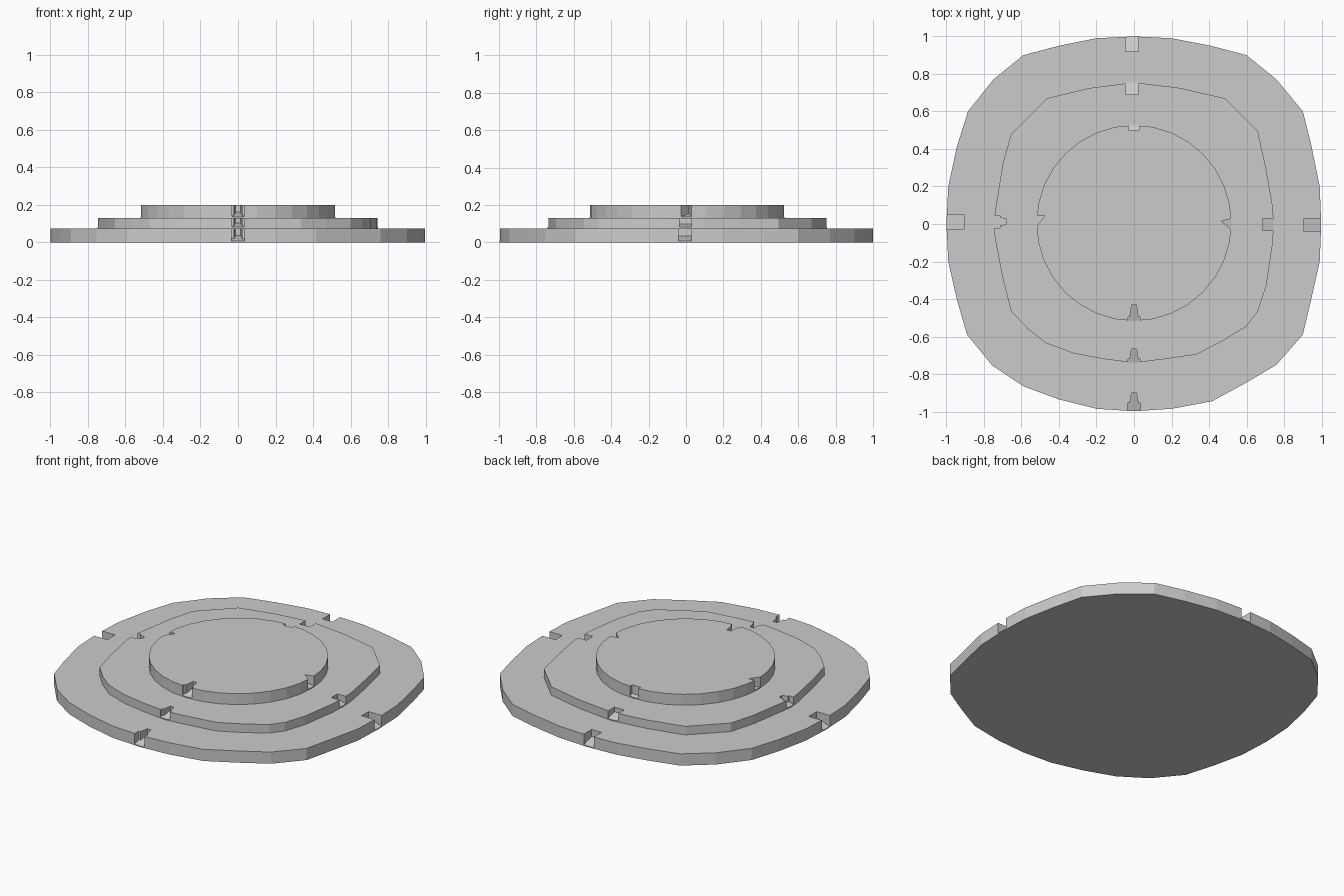
import bpy
import math

if "Cube" in bpy.data.objects:
    bpy.data.objects.remove(bpy.data.objects["Cube"])

OUTER = [(0, 1), (.2, .99), (.41, .95), (.6, .9), (.76, .77), (.9, .6), (.945, .42), (.99, .2),
         (.998, 0), (.99, -.2), (.945, -.4), (.9, -.59), (.76, -.75), (.6, -.845), (.415, -.945),
         (.2, -.985), (0, -.998), (-.2, -.985), (-.4, -.935), (-.59, -.865), (-.755, -.755),
         (-.89, -.59), (-.945, -.4), (-.99, -.2), (-1, 0), (-.99, .2), (-.945, .41), (-.885, .6),
         (-.75, .77), (-.59, .9), (-.4, .95), (-.2, .99)]
MIDDLE = [(0, .755), (.245, .725), (.485, .67), (.66, .495), (.705, .29), (.74, .09), (.745, 0),
          (.74, -.1), (.705, -.33), (.66, -.465), (.6, -.545), (.47, -.625), (.335, -.695),
          (.165, -.72), (0, -.74), (-.16, -.72), (-.32, -.69), (-.47, -.635), (-.565, -.56),
          (-.655, -.465), (-.7, -.29), (-.74, -.08), (-.75, 0), (-.74, .07), (-.7, .32),
          (-.655, .48), (-.465, .67), (-.235, .725)]
INNER = [(.52 * math.sin(i * math.tau / 32), .005 + .522 * math.cos(i * math.tau / 32))
         for i in range(32)]


def prism(name, points, bottom, top):
    """Prism over a plan outline; bottom is a function of the plan point index."""
    n = len(points)
    verts = [(x, y, bottom(i)) for i, (x, y) in enumerate(points)]
    verts += [(x, y, top) for x, y in points]
    faces = [list(range(n))[::-1], list(range(n, 2 * n))]
    faces += [[i, (i + 1) % n, (i + 1) % n + n, i + n] for i in range(n)]
    mesh = bpy.data.meshes.new(name)
    mesh.from_pydata(verts, [], faces)
    obj = bpy.data.objects.new(name, mesh)
    bpy.context.collection.objects.link(obj)
    return obj


def notch(tier, z0, z1, side, rim, plan):
    """Cut a sloping-floored notch; plan points are (outward, sideways)."""
    ox, oy = [(1, 0), (0, 1), (-1, 0), (0, -1)][side]
    pts = [(r * ox - t * oy, r * oy + t * ox) for r, t in plan]
    cutter = prism("notch_cutter", pts, lambda i: z0 + .006 + .3 * (rim - plan[i][0]), z1 + .05)
    cutter.hide_render = True
    mod = tier.modifiers.new("notch", 'BOOLEAN')
    mod.operation = 'DIFFERENCE'
    mod.solver = 'EXACT'
    mod.object = cutter
    bpy.context.view_layer.objects.active = tier
    bpy.ops.object.modifier_apply(modifier=mod.name)
    bpy.data.objects.remove(cutter)


def box(rim, depth, lo, hi):
    e = rim + .015
    return [(rim - depth, hi), (rim - depth, lo), (e, lo), (e, hi)]


def taper(rim, step, depth, lo, hi):
    # wide at the rim, narrow further in
    e, c = rim + .015, (lo + hi) / 2
    return [(rim - depth, c + .013), (rim - depth, c - .013), (rim - step, c - .022),
            (rim - step, lo), (e, lo), (e, hi), (rim - step, hi), (rim - step, c + .022)]


# Tiers: name, outline (clockwise), bottom, top, notches as (side, rim, plan)
TIERS = [
    ("bottom_tier", OUTER, 0, .075, [
        (0, 1, box(1, .095, -.04, .03)), (1, 1, box(1, .08, -.025, .045)),
        (2, 1, box(1, .095, -.05, .03)), (3, 1, taper(1, .045, .1, -.035, .035))]),
    ("middle_tier", MIDDLE, .075, .13, [
        (0, .745, box(.745, .06, -.035, .03)), (1, .755, box(.755, .065, -.025, .045)),
        (2, .75, taper(.75, .035, .07, -.045, .02)),
        (3, .74, taper(.74, .02, .075, -.033, .033))]),
    ("top_tier", INNER, .13, .2, [
        (0, .52, [(.465, .015), (.535, -.043), (.535, .033)]),
        (1, .527, box(.527, .025, -.03, .03)),
        (2, .52, [(.475, -.045), (.535, -.045), (.535, .035)]),
        (3, .517, taper(.517, .02, .085, -.033, .033))]),
]
for name, outline, z0, z1, notches in TIERS:
    tier = prism(name, outline[::-1], lambda i: z0, z1)
    for side, rim, plan in notches:
        # keep the cutter outline counter-clockwise
        area = sum(a[0] * b[1] - b[0] * a[1] for a, b in zip(plan, plan[1:] + plan[:1]))
        notch(tier, z0, z1, side, rim, plan if area > 0 else plan[::-1])
